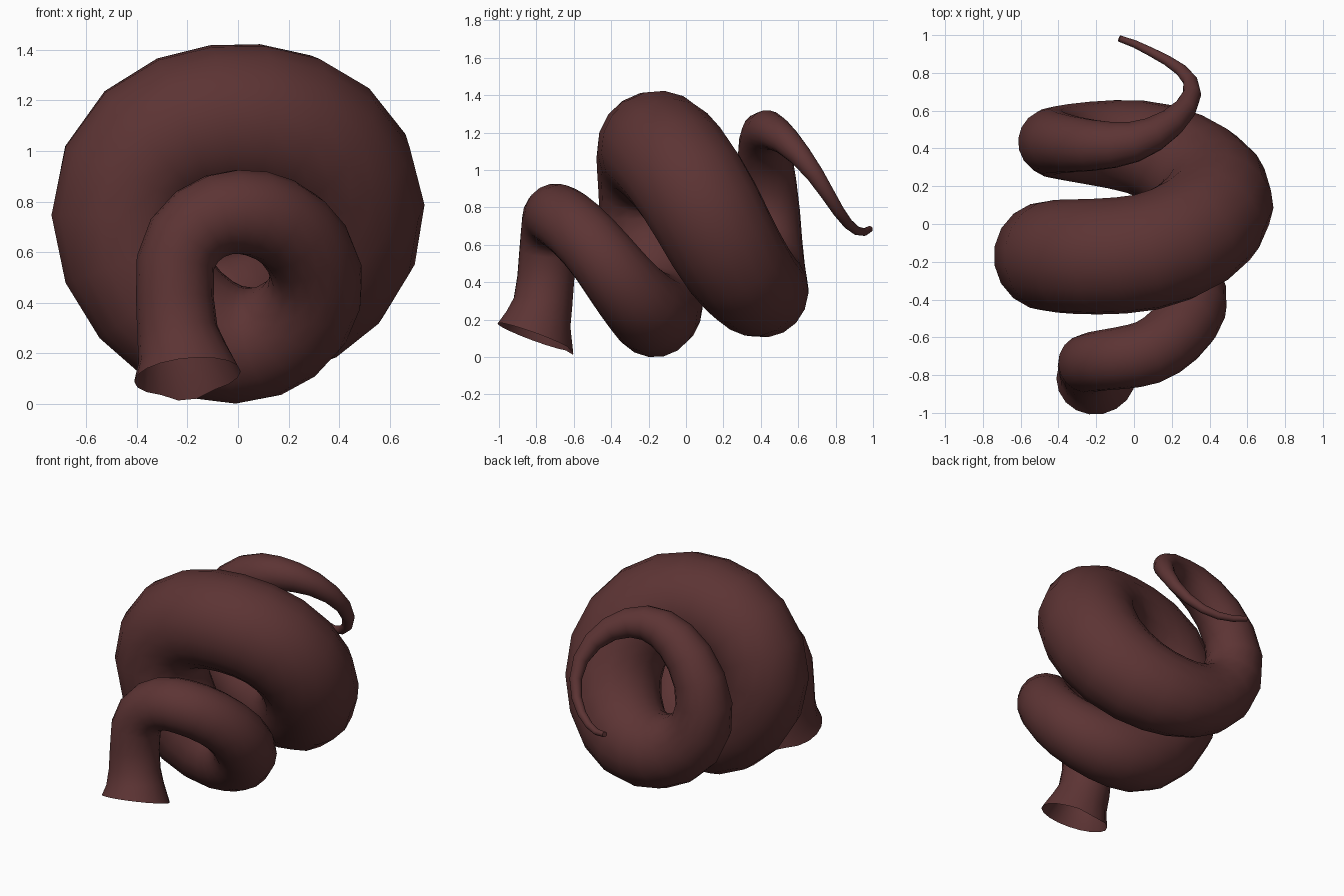
import bpy, bmesh, math
from mathutils import Vector

if "Cube" in bpy.data.objects:
    bpy.data.objects.remove(bpy.data.objects["Cube"])

SIDES = 18
STEP = 4 / 19   # quarter turns between rings
T_END = 11.22

# Coil keys, one per quarter turn (left, top, right, bottom, ...):
# centre x, centre z, coil radius, y, tube radius
KEYS = [
    (0.04, 0.54, 0.29, -0.74, 0.155),
    (0.04, 0.54, 0.22, -0.69, 0.170),
    (0.04, 0.50, 0.27, -0.42, 0.185),
    (0.00, 0.53, 0.295, -0.17, 0.235),
    (0.00, 0.71, 0.45, -0.17, 0.290),
    (0.00, 0.71, 0.41, -0.16, 0.310),
    (0.00, 0.74, 0.435, 0.13, 0.303),
    (0.00, 0.70, 0.345, 0.41, 0.248),
    (-0.05, 0.75, 0.39, 0.435, 0.178),
    (-0.05, 0.90, 0.31, 0.425, 0.115),
    (-0.02, 0.95, 0.33, 0.71, 0.045),
    (0.00, 0.93, 0.26, 0.955, 0.020),
    (0.00, 0.92, 0.25, 1.50, 0.010),
]


def coil(t):
    """Coil values at t quarter turns: Catmull-Rom, with y following a tilted ring."""
    i = min(int(t), len(KEYS) - 2)
    f = t - i
    k = [KEYS[min(max(i + j, 0), len(KEYS) - 1)] for j in (-1, 0, 1, 2)]
    v = [0.5 * (2 * b + (c - a) * f + (2 * a - 5 * b + 4 * c - d) * f * f
                + (3 * b - a - 3 * c + d) * f ** 3) for a, b, c, d in zip(*k)]
    ease = 1 - math.cos(f * math.pi / 2) if i % 2 else math.sin(f * math.pi / 2)
    tilted = k[1][3] + (k[2][3] - k[1][3]) * ease
    v[3] = 0.5 * v[3] + 0.5 * tilted if i < 11 else tilted
    return v


# Mouth and neck rings, then the coil
path = [(Vector((-0.20, -0.81, 0.11)), 0.212),
        (Vector((-0.22, -0.79, 0.20)), 0.178),
        (Vector((-0.24, -0.765, 0.29)), 0.160),
        (Vector((-0.25, -0.75, 0.42)), 0.154)]
t = 0.045
while t < T_END:
    cx, cz, R, y, r = coil(t)
    a = math.pi - t * math.pi / 2
    path.append((Vector((cx + R * math.cos(a), y, cz + R * math.sin(a))), r))
    t += STEP

# Sweep rings along the path
bm = bmesh.new()
rings = []
side = Vector((1, 0, 0))
for i, (p, r) in enumerate(path):
    tan = (path[min(i + 1, len(path) - 1)][0] - path[max(i - 1, 0)][0]).normalized()
    if i == 0:
        tan = Vector((-0.1, 0.34, 0.93)).normalized()
    side = (side - tan * side.dot(tan)).normalized()
    up = tan.cross(side)
    ring = []
    for s in range(SIDES):
        a = 2 * math.pi * s / SIDES
        ring.append(bm.verts.new(p + r * (side * math.cos(a) + up * math.sin(a))))
    rings.append(ring)
for a, b in zip(rings, rings[1:]):
    for s in range(SIDES):
        e = (s + 1) % SIDES
        bm.faces.new((a[s], a[e], b[e], b[s]))
bm.faces.new(rings[-1])

# Drooping lip at the back of the open mouth
for v in rings[0]:
    if v.co.y > -0.65 and abs(v.co.x + 0.22) < 0.08:
        v.co += Vector((0, 0.01, -0.02))
low = min(v.co.z for v in bm.verts)
for v in bm.verts:
    v.co.z -= low

bm.normal_update()
me = bpy.data.meshes.new("coiled_body")
bm.to_mesh(me)
bm.free()
body = bpy.data.objects.new("coiled_body", me)
bpy.context.collection.objects.link(body)

mat = bpy.data.materials.new("dark reddish brown")
mat.diffuse_color = (0.108, 0.034, 0.034, 1)
mat.use_nodes = True
mat.node_tree.nodes["Principled BSDF"].inputs["Base Color"].default_value = mat.diffuse_color
me.materials.append(mat)

bpy.context.view_layer.objects.active = body
body.select_set(True)
bpy.ops.object.shade_smooth_by_angle(angle=math.radians(60))
